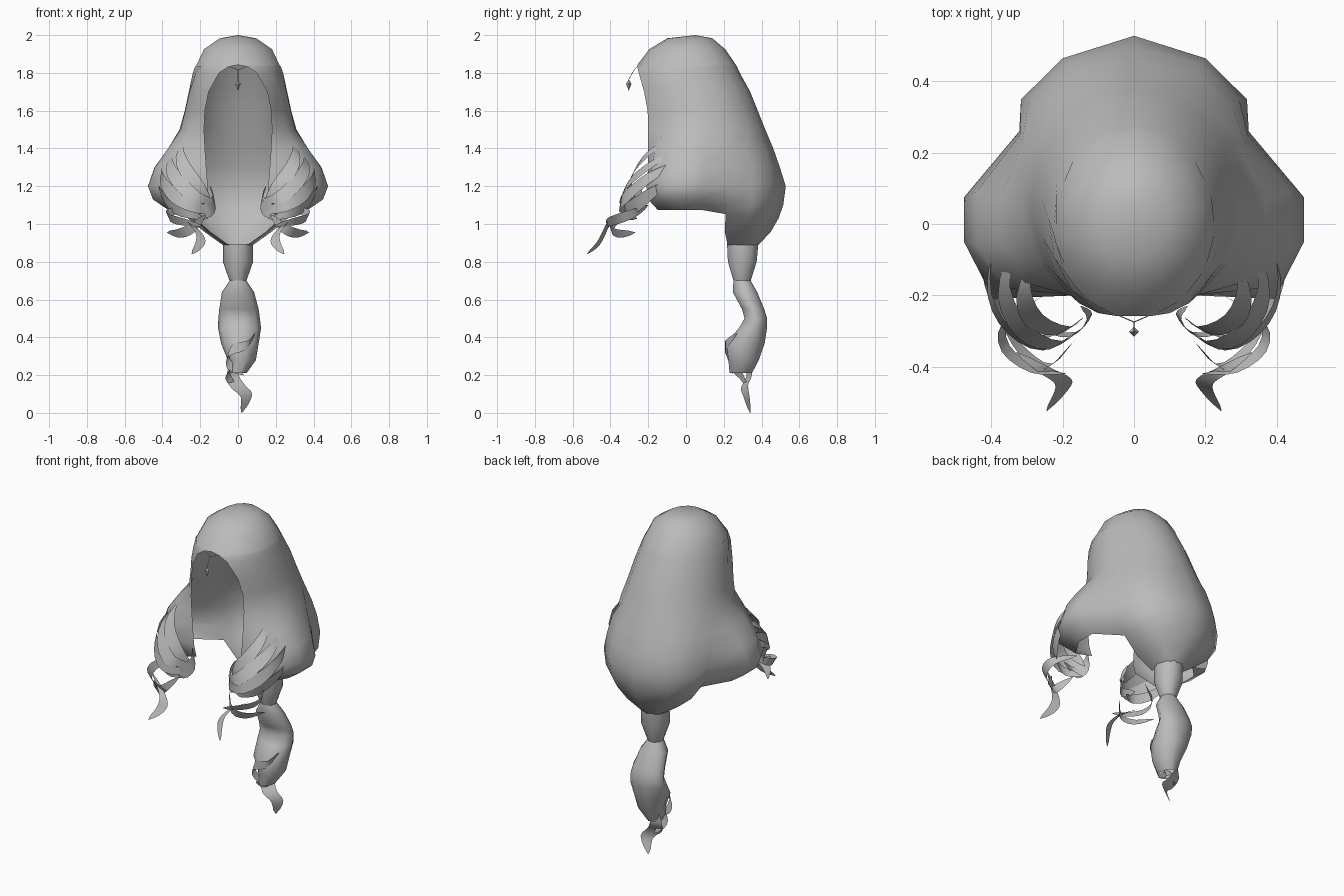
import bpy, bmesh, math
from mathutils import Vector

if "Cube" in bpy.data.objects:
    bpy.data.objects.remove(bpy.data.objects["Cube"])

hair = bpy.data.materials.new("grey_hair")
hair.diffuse_color = (0.5, 0.5, 0.5, 1)
hair.use_nodes = True
hair.node_tree.nodes["Principled BSDF"].inputs["Base Color"].default_value = hair.diffuse_color


def make(name, verts, faces, angle=60):
    """Mesh object from welded points, with consistent normals and smooth shading."""
    me = bpy.data.meshes.new(name)
    me.from_pydata([tuple(v) for v in verts], [], faces)
    bm = bmesh.new()
    bm.from_mesh(me)
    bmesh.ops.remove_doubles(bm, verts=bm.verts, dist=0.0005)
    bmesh.ops.recalc_face_normals(bm, faces=bm.faces)
    bm.to_mesh(me)
    bm.free()
    me.materials.append(hair)
    ob = bpy.data.objects.new(name, me)
    bpy.context.collection.objects.link(ob)
    bpy.ops.object.select_all(action='DESELECT')
    ob.select_set(True)
    bpy.context.view_layer.objects.active = ob
    bpy.ops.object.shade_smooth_by_angle(angle=math.radians(angle))
    return ob


def loft(name, rows, closed=False, angle=60):
    verts, faces, start = [], [], []
    for r in rows:
        start.append(len(verts))
        verts += r
    for a in range(len(rows) - 1):
        n = min(len(rows[a]), len(rows[a + 1]))
        for i in range(n if closed else n - 1):
            j = (i + 1) % n
            faces.append((start[a] + i, start[a] + j, start[a + 1] + j, start[a + 1] + i))
    return make(name, verts, faces, angle)


def smooth_path(pts, steps=3):
    """Catmull-Rom points through a short path."""
    p = [Vector(q) for q in pts]
    p = [2 * p[0] - p[1]] + p + [2 * p[-1] - p[-2]]
    out = []
    for i in range(1, len(p) - 2):
        a, b, c, d = p[i - 1:i + 3]
        for s in range(steps):
            t = s / steps
            out.append(0.5 * (2 * b + (c - a) * t + (2 * a - 5 * b + 4 * c - d) * t * t
                              + (3 * b - a - 3 * c + d) * t ** 3))
    return out + [p[-2]]


def ribbon(name, pts, width, side, mirror=False):
    """Flat lock of hair, tapered to both ends, widened along 'side'."""
    path = smooth_path(pts)
    n = len(path) - 1
    s = Vector(side).normalized()
    for sx in ((1, -1) if mirror else (1,)):
        rows = []
        for i, p in enumerate(path):
            w = width * (0.05 + max(0, math.sin(math.pi * i / n)) ** 0.6)
            rows.append([Vector((sx * q.x, q.y, q.z)) for q in (p - s * w, p + s * w)])
        loft(name + ("" if not mirror else "_right" if sx > 0 else "_left"), rows)


# --- hood of hair: half rows run from the back centre to the edge of the face opening
N = 7
half = [[Vector((0, 0.05, 2.0))] * (N + 1)]
# z, half width, back y, front edge y, opening half width
for z, w, b, e, o in [(1.983, .10, .14, -.10, 0), (1.925, .185, .208, -.195, 0), (1.842, .225, .265, -.258, 0),
                      (1.833, .228, .27, -.258, .05), (1.80, .239, .285, -.25, .1), (1.7, .263, .34, -.222, .155),
                      (1.6, .285, .38, -.203, .175), (1.5, .312, .42, -.2, .18)]:
    end = math.pi - math.asin(o / w)
    h = (b - e) / (1 - math.cos(end))
    half.append([Vector((w * math.sin(end * i / N), b - h + h * math.cos(end * i / N), z)) for i in range(N + 1)])
# lower rows swell into the side lobes
lobes = [
    (1.40, 1.40, [(0, .462), (.17, .42), (.28, .32), (.315, .22), (.37, .08), (.37, -.06), (.305, -.165), (.175, -.2)]),
    (1.30, 1.30, [(0, .497), (.185, .45), (.295, .35), (.32, .25), (.442, .09), (.44, -.06), (.36, -.18), (.168, -.2)]),
    (1.20, 1.20, [(0, .528), (.2, .465), (.317, .35), (.322, .26), (.477, .075), (.477, -.05), (.395, -.21), (.16, -.2)]),
    (1.10, 1.13, [(0, .515), (.19, .455), (.307, .345), (.305, .25), (.45, .08), (.45, -.05), (.375, -.2), (.16, -.18)]),
    (1.03, 1.075, [(0, .49), (.17, .43), (.265, .325), (.245, .21), (.37, .08), (.37, -.04), (.3, -.15), (.17, -.16)]),
    (0.96, 0, [(0, .45), (.12, .405), (.18, .31), (.15, .205)]),
    (0.89, 0, [(0, .385), (.06, .36), (.082, .3), (.05, .22)])]
for zb, zf, pts in lobes:
    half.append([Vector((x, y, zb if i < 3 else (zb + zf) / 2 if i == 3 and zf else zf or zb))
                 for i, (x, y) in enumerate(pts)])
half[-3][-1].z = 1.11
faces, verts = [], []
for sx in (1, -1):
    start = []
    for r in half:
        start.append(len(verts))
        verts += [Vector((sx * v.x, v.y, v.z)) for v in r]
    for a in range(len(half) - 1):
        for i in range(min(len(half[a]), len(half[a + 1])) - 1):
            q = (start[a] + i, start[a] + i + 1, start[a + 1] + i + 1, start[a + 1] + i)
            faces.append(q if sx > 0 else q[::-1])
make("hair_hood", verts, faces, 80)


# --- tail: stacked rings of x, y, z, x radius, y radius
def rings(name, data, sides=10):
    loft(name, [[Vector((x + rx * math.cos(2 * math.pi * i / sides), y + ry * math.sin(2 * math.pi * i / sides), z))
                 for i in range(sides)] for x, y, z, rx, ry in data], True)


rings("tail_wrap", [(0, .3, .895, .078, .087), (0, .298, .8, .08, .08), (0, .297, .7, .045, .048)])
rings("tail_lower", [(0, .297, .7, .045, .048), (0, .312, .64, .085, .068), (.005, .355, .55, .104, .062),
                     (.006, .37, .5, .11, .063), (.008, .355, .45, .114, .078), (.01, .315, .37, .1, .107),
                     (.02, .305, .28, .075, .085), (0, .29, .21, .045, .062)])
ribbon("tail_tip", [(-.02, .33, .3), (-.03, .335, .2), (0, .31, .14), (.045, .32, .09), (.02, .34, 0)],
       .04, (1, .5, .2))
ribbon("tail_curl", [(.09, .27, .42), (.05, .21, .36), (-.04, .215, .33), (-.05, .24, .26), (.03, .25, .2)],
       .03, (.3, 0, 1))
ribbon("tail_wisp", [(.06, .3, .3), (-.02, .25, .25), (-.055, .29, .2), (-.01, .33, .13)], .025, (.6, .2, 1))

# --- wide curled locks continuing each side lobe forward and inward
locks = {
    "upper_lock": ((.55, -.35, -.7), [(.28, -.08, 1.45), (.31, -.19, 1.38), (.28, -.27, 1.29), (.2, -.3, 1.19),
                                      (.14, -.26, 1.1)]),
    "middle_lock": ((.5, -.35, -.8), [(.34, -.04, 1.4), (.365, -.19, 1.31), (.31, -.3, 1.22), (.22, -.34, 1.14),
                                      (.13, -.28, 1.12)]),
    "outer_lock": ((.15, -.15, -1), [(.4, -.06, 1.32), (.405, -.2, 1.24), (.35, -.3, 1.16), (.25, -.35, 1.1),
                                     (.14, -.29, 1.06)]),
    "low_lock": ((-.25, .2, -1), [(.43, -.1, 1.22), (.4, -.2, 1.15), (.34, -.28, 1.09), (.25, -.32, 1.06),
                                  (.16, -.26, 1.03)]),
    "inner_curl": ((.2, -.2, 1), [(.26, -.3, 1.1), (.17, -.31, 1.07), (.125, -.26, 1.12), (.15, -.23, 1.2)]),
}
for name, (side, pts) in locks.items():
    ribbon(name, pts, .04, side, True)
curls = {
    "curl_top": [(.25, -.2, 1.1), (.36, -.27, 1.06), (.36, -.35, 1.03), (.28, -.41, 1.01), (.19, -.42, .99)],
    "curl_low": [(.375, -.27, .955), (.31, -.36, .95), (.24, -.4, .98), (.17, -.33, 1.05)],
    "curl_tip": [(.33, -.36, 1.04), (.25, -.41, 1.0), (.2, -.44, .94), (.205, -.47, .89), (.245, -.525, .84)],
}
for name, pts in curls.items():
    ribbon(name, pts, .027, (.45, -.35, 1) if name != "curl_tip" else (.9, -.2, .5), True)


# --- brow pendant on thin chains
def chain(name, a, b, r=.0015):
    a, b = Vector(a), Vector(b)
    rot = (b - a).to_track_quat('Z', 'Y')
    loft(name, [[p + rot @ Vector((r * math.cos(k * math.pi / 2), r * math.sin(k * math.pi / 2), 0))
                 for k in range(4)] for p in (a, b)], True)


for sx, tag in ((1, "right"), (-1, "left")):
    chain("brow_chain_" + tag, (sx * .04, -.258, 1.832), (0, -.275, 1.815))
chain("pendant_chain", (0, -.275, 1.815), (0, -.303, 1.765))
loft("pendant", [[Vector((r * math.cos(k * math.pi / 2), -.303 + r * math.sin(k * math.pi / 2), z)) for k in range(4)]
                 for z, r in ((1.768, .0), (1.742, .014), (1.705, .0))], True, 20)
